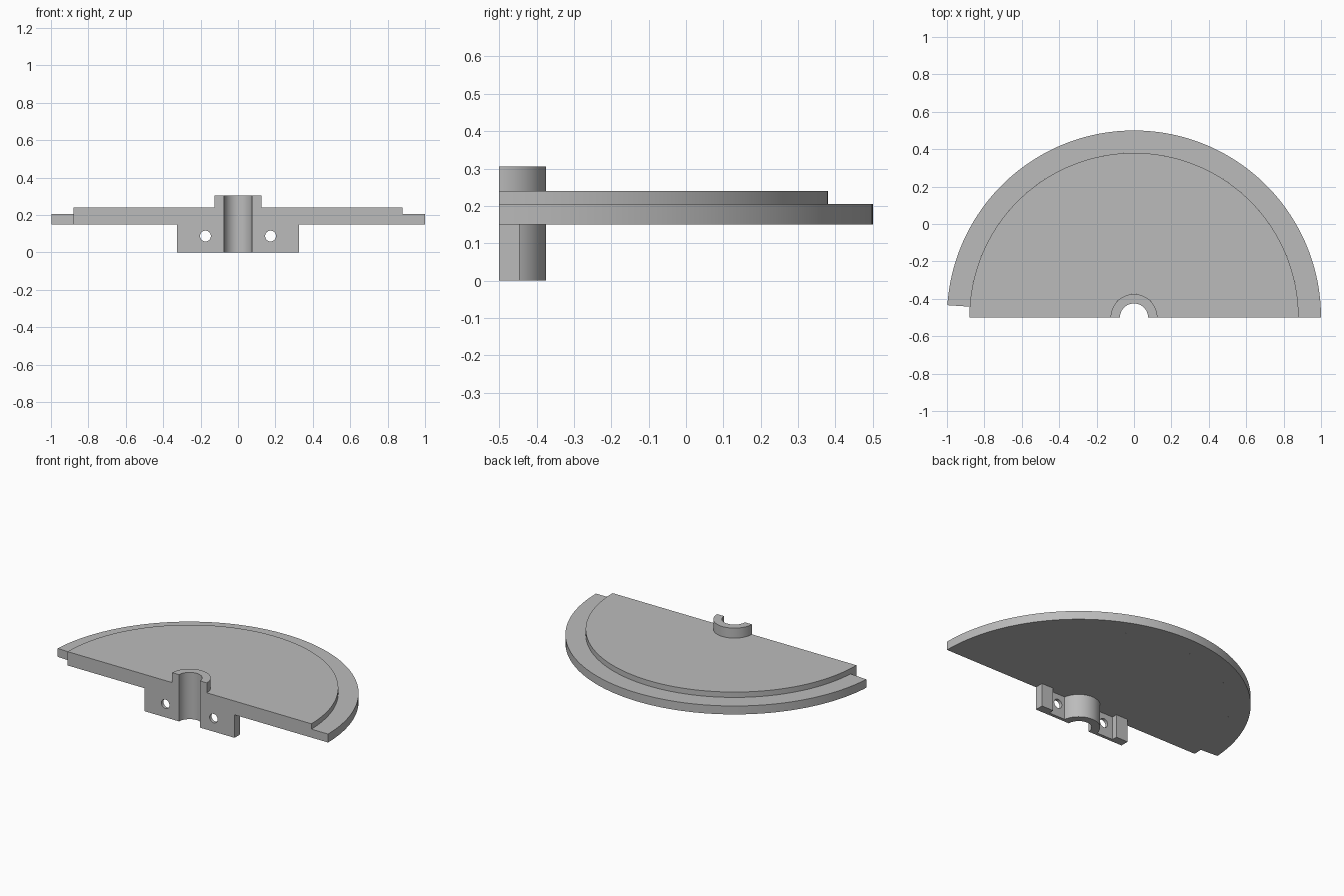
import bpy, bmesh, math

cube = bpy.data.objects.get("Cube")
if cube:
    bpy.data.objects.remove(cube, do_unlink=True)

FRONT = -0.5          # y of the flat cut face, also the axis of the half disc
BORE, HUB, STEP, RIM = 0.075, 0.125, 0.88, 1.0
BASE = 0.15           # underside of the disc

grey = bpy.data.materials.new("plain grey")
grey.use_nodes = True
grey.diffuse_color = (0.5, 0.5, 0.5, 1)
grey.node_tree.nodes["Principled BSDF"].inputs["Base Color"].default_value = (0.5, 0.5, 0.5, 1)


def prism(name, outline, z0, z1):
    """Extrude a plan outline, given relative to the disc axis, from z0 to z1."""
    bm = bmesh.new()
    face = bm.faces.new([bm.verts.new((x, y + FRONT, z0)) for x, y in outline])
    new = bmesh.ops.extrude_face_region(bm, geom=[face])["geom"]
    bmesh.ops.translate(bm, vec=(0, 0, z1 - z0),
                        verts=[v for v in new if isinstance(v, bmesh.types.BMVert)])
    bmesh.ops.recalc_face_normals(bm, faces=bm.faces)
    mesh = bpy.data.meshes.new(name)
    bm.to_mesh(mesh)
    bm.free()
    mesh.materials.append(grey)
    obj = bpy.data.objects.new(name, mesh)
    bpy.context.collection.objects.link(obj)
    return obj


def select(obj):
    bpy.ops.object.select_all(action="DESELECT")
    obj.select_set(True)
    bpy.context.view_layer.objects.active = obj


def arc(radius, end, steps):
    return [(radius * math.cos(end * i / steps), radius * math.sin(end * i / steps))
            for i in range(steps + 1)]


def ring(name, inner, outer, z0, z1, end=math.pi, steps=96):
    obj = prism(name, arc(outer, end, steps) + arc(inner, end, steps)[::-1], z0, z1)
    select(obj)
    bpy.ops.object.shade_smooth_by_angle(angle=math.radians(30))
    return obj


# Half disc: hub, raised plate and a lower rim that stops short on one side
ring("hub", BORE, HUB, 0, 0.305, steps=48)
ring("raised_plate", HUB, STEP, BASE, 0.24)
ring("rim", STEP, RIM, BASE, 0.205, end=math.pi - math.asin(0.066))

# Clamp lug: thin web by the hub, thicker end block, mirrored to both sides
WEB, THICK, END, BLOCK = 0.02, 0.055, 0.325, 0.24
lug = prism("clamp_lugs", [(HUB, 0), (END, 0), (END, THICK), (BLOCK, THICK),
                           (BLOCK, WEB), (math.sqrt(HUB**2 - WEB**2), WEB)], 0, BASE)

# Bolt hole through the web
bpy.ops.mesh.primitive_cylinder_add(vertices=32, radius=0.029, depth=0.2,
                                    location=(0.174, FRONT, 0.087),
                                    rotation=(math.pi / 2, 0, 0))
cutter = bpy.context.object
cutter.name = "bolt_hole_cutter"
cutter.hide_render = True

select(lug)
cut = lug.modifiers.new("bolt_hole", "BOOLEAN")
cut.operation, cut.solver, cut.object = "DIFFERENCE", "EXACT", cutter
bpy.ops.object.modifier_apply(modifier=cut.name)
bpy.data.objects.remove(cutter, do_unlink=True)
bpy.ops.object.shade_smooth_by_angle(angle=math.radians(30))
lug.modifiers.new("both_sides", "MIRROR").use_axis[0] = True
